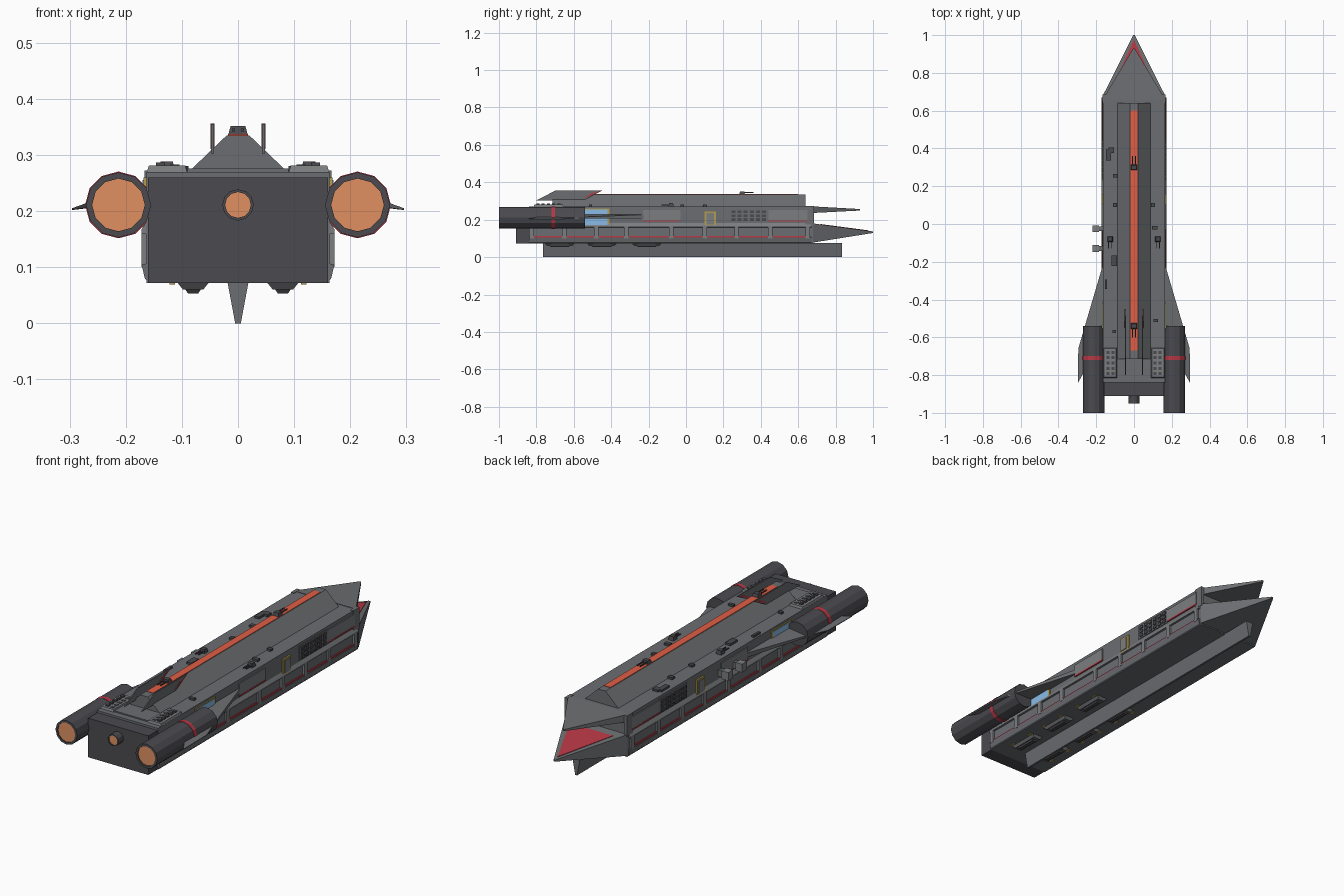
import bpy, bmesh, math
from mathutils import Vector

if "Cube" in bpy.data.objects:
    bpy.data.objects.remove(bpy.data.objects["Cube"])

def material(name, r, g, b):
    m = bpy.data.materials.new(name)
    m.diffuse_color = (r, g, b, 1)
    m.use_nodes = True
    m.node_tree.nodes["Principled BSDF"].inputs["Base Color"].default_value = m.diffuse_color
    return m

HULL = material("hull_grey", .15, .155, .165)
DARK = material("dark_grey", .07, .07, .08)
LIGHT = material("panel_grey", .20, .205, .215)
RED = material("red", .48, .04, .06)
STRIPE = material("stripe_orange", .75, .11, .06)
GLOW = material("engine_glow", .75, .28, .12)
BLUE = material("blue", .25, .5, .8)
YELLOW = material("yellow", .45, .33, .08)

def mesh(name, verts, faces, mat):
    bm = bmesh.new()
    vs = [bm.verts.new(v) for v in verts]
    for f in faces:
        bm.faces.new([vs[i] for i in f])
    bmesh.ops.recalc_face_normals(bm, faces=bm.faces)
    me = bpy.data.meshes.new(name)
    bm.to_mesh(me)
    bm.free()
    me.materials.append(mat)
    ob = bpy.data.objects.new(name, me)
    bpy.context.collection.objects.link(ob)
    return ob

def loft(name, a, b, mat):
    """Solid between two matching rings of points."""
    n = len(a)
    faces = [tuple(range(n)), tuple(range(n, 2 * n))]
    faces += [(i, (i + 1) % n, n + (i + 1) % n, n + i) for i in range(n)]
    return mesh(name, list(a) + list(b), faces, mat)

def prism(name, profile, axis, lo, hi, mat):
    """Extrude a 2D profile along x (y,z), y (x,z) or z (x,y)."""
    put = {"x": lambda p, t: (t, p[0], p[1]), "y": lambda p, t: (p[0], t, p[1]),
           "z": lambda p, t: (p[0], p[1], t)}[axis]
    return loft(name, [put(p, lo) for p in profile], [put(p, hi) for p in profile], mat)

def box(name, x, y, z, mat=HULL):
    return prism(name, [(x[0], y[0]), (x[1], y[0]), (x[1], y[1]), (x[0], y[1])], "z", z[0], z[1], mat)

def taper(name, x, y, z, inset, mat=HULL):
    """Box whose far z end is inset on all sides."""
    def ring(d, h):
        return [(x[0] + d, y[0] + d, h), (x[1] - d, y[0] + d, h), (x[1] - d, y[1] - d, h), (x[0] + d, y[1] - d, h)]
    return loft(name, ring(0, z[0]), ring(inset, z[1]), mat)

def tube(name, x, z, r, y0, y1, mat, n=12):
    prof = [(x + r * math.cos(2 * math.pi * i / n), z + r * math.sin(2 * math.pi * i / n)) for i in range(n)]
    return prism(name, prof, "y", y0, y1, mat)

def nozzle(name, x, z, r, rin, y0, y1, depth, n=12):
    """Capped cylinder with a recessed rear opening."""
    rings = []
    for rad, y in ((r, y1), (r, y0), (rin, y0), (rin, y0 + depth)):
        rings += [(x + rad * math.cos(2 * math.pi * i / n), y, z + rad * math.sin(2 * math.pi * i / n)) for i in range(n)]
    faces = [tuple(range(n)), tuple(range(3 * n, 4 * n))]
    faces += [(k * n + i, k * n + (i + 1) % n, (k + 1) * n + (i + 1) % n, (k + 1) * n + i)
              for k in range(3) for i in range(n)]
    mesh(name, rings, faces, DARK)
    tube(name + "_glow", x, z, rin, y0 + .004, y0 + depth + .004, GLOW, n)

# Main hull, stern block and dorsal ridge
box("hull", (-.163, .163), (-.84, .68), (.072, .27))
box("stern_block", (-.16, .16), (-.91, -.84), (.072, .26), DARK)
prism("dorsal_ridge", [(-.09, .268), (.09, .268), (.02, .335), (-.02, .335)], "y", -.715, .64, HULL)
box("ridge_stripe", (-.018, .018), (-.67, .60), (.33, .337), STRIPE)
box("ridge_rear_deck", (-.09, .09), (-.81, -.715), (.265, .276))

# Keel
prism("keel", [(-.019, .075), (.019, .075), (.005, 0), (-.005, 0)], "y", -.765, .835, HULL)

# Split nose: upper and lower beak with red panel between
def beak(name, y, zlo, zhi, tip_y, tip_z):
    base = [(-.165, y, zlo), (.165, y, zlo), (.165, y, zhi), (-.165, y, zhi)]
    e = .004
    tip = [(-e, tip_y, tip_z - e), (e, tip_y, tip_z - e), (e, tip_y, tip_z + e), (-e, tip_y, tip_z + e)]
    loft(name, base, tip, HULL)

beak("upper_beak", .66, .235, .272, .93, .253)
beak("lower_beak", .68, .078, .18, 1.0, .133)
red_top = [(-.115, .72, .1765), (.115, .72, .1765), (0, .975, .143)]
loft("lower_beak_red_panel", red_top, [(x, y, z - .012) for x, y, z in red_top], RED)

# Central engine
nozzle("centre_engine", 0, .211, .028, .023, -.95, -.90, .012)

for s, side in ((-1, "left"), (1, "right")):
    def X(a, b):
        return tuple(sorted((s * a, s * b)))

    # Engine pod with red band
    nozzle(side + "_engine", s * .213, .211, .058, .047, -1.0, -.54, .02)
    tube(side + "_engine_band", s * .213, .211, .0595, -.72, -.70, RED)
    # Wing sheet reaching around the pod
    plan = [(.16, -.2), (.26, -.54), (.295, -.66), (.296, -.84), (.268, -.79), (.16, -.75)]
    root = [.228, .215, .205, .205, .215, .228]
    low = [.206, .206, .202, .202, .206, .206]
    loft(side + "_wing", [(s * x, y, z) for (x, y), z in zip(plan, low)],
         [(s * x, y, z) for (x, y), z in zip(plan, root)], HULL)
    # Blue intake panel by the pod
    box(side + "_intake_frame", X(.16, .168), (-.56, -.41), (.162, .26), YELLOW)
    box(side + "_intake_panel", X(.16, .17), (-.55, -.42), (.17, .255), BLUE)

    # Lower flank: rails, posts and red trim
    prism(side + "_lower_rail", [(s * .16, .074), (s * .166, .08), (s * .172, .105), (s * .16, .107)], "y", -.84, .67, HULL)
    prism(side + "_upper_rail", [(s * .16, .158), (s * .172, .16), (s * .172, .167), (s * .16, .187)], "y", -.84, .67, LIGHT)
    box(side + "_red_trim", X(.16, .169), (-.83, .66), (.105, .112), RED)
    for i, y in enumerate((-.825, -.65, -.48, -.32, -.08, .10, .27, .45, .65)):
        box(f"{side}_flank_post_{i}", X(.16, .172), (y - .012, y + .012), (.10, .165), LIGHT)

    # Upper flank panels, grille and door
    for i, (a, b) in enumerate(((-.23, -.03), (.44, .65))):
        box(f"{side}_flank_panel_{i}", X(.16, .168), (a, b), (.197, .253), LIGHT)
        box(f"{side}_flank_panel_trim_{i}", X(.16, .169), (a, b), (.19, .197), RED)
    box(side + "_grille", X(.16, .167), (.23, .44), (.188, .258))
    for i in range(6):
        for j in range(3):
            y, z = .242 + i * .033, .194 + j * .021
            box(f"{side}_grille_cell_{i}_{j}", X(.165, .171), (y, y + .022), (z, z + .014), DARK)
    box(side + "_door_frame", X(.16, .170), (.10, .16), (.168, .243), YELLOW)
    box(side + "_door", X(.16, .173), (.11, .15), (.175, .235), LIGHT)
    box(side + "_bow_corner", X(.15, .167), (.64, .685), (.17, .272))

    # Rear deck vents
    taper(side + "_vent_plate", X(.09, .163), (-.815, -.655), (.268, .281), .004, LIGHT)
    for i in range(5):
        for j in range(2):
            x, y = .104 + j * .026, -.80 + i * .028
            box(f"{side}_vent_{i}_{j}", X(x, x + .016), (y, y + .016), (.28, .287 if j else .283), DARK)

    # Swept tail fins with red leading tip
    prism(side + "_tail_fin", [(-.80, .303), (-.70, .355), (-.45, .355), (-.55, .303)], "x", s * .043, s * .048, HULL)
    prism(side + "_tail_fin_tip", [(-.55, .311), (-.51, .34), (-.45, .356)], "x", s * .042, s * .049, RED)

    # Belly hatches
    for i, y in enumerate((-.675, -.45, -.21)):
        taper(f"{side}_hatch_{i}", X(.05, .11), (y - .08, y + .08), (.075, .06), .012)
        taper(f"{side}_hatch_cap_{i}", X(.065, .095), (y - .055, y + .055), (.062, .053), .006, DARK)
        for k in (-.06, .06):
            box(f"{side}_hatch_marker_{i}_{k}", X(.112, .122), (y + k - .012, y + k + .012), (.069, .073), YELLOW)

    # Side deck turret with twin barrels
    taper(side + "_deck_turret", X(.112, .142), (-.095, -.065), (.268, .288), .004, DARK)
    for d in (.118, .132):
        box(f"{side}_deck_barrel_{d}", X(d, d + .005), (-.13, -.09), (.276, .281), DARK)

# Ridge turrets with twin barrels
for i, (y, d) in enumerate(((.30, 1), (-.54, -1))):
    taper(f"ridge_turret_{i}", (-.018, .018), (y - .016, y + .016), (.334, .352), .005, DARK)
    for x in (-.008, .008):
        box(f"ridge_barrel_{i}_{x}", (x - .0025, x + .0025), sorted((y, y + d * .06)), (.342, .347), DARK)

# Docking arms on the left flank only
for i, y in enumerate((-.025, -.13)):
    box(f"docking_arm_{i}", (-.20, -.16), (y - .013, y + .013), (.195, .225))
    box(f"docking_head_{i}", (-.22, -.185), (y - .018, y + .018), (.19, .23), LIGHT)

# Scattered deck boxes
for i, (x, y, w, l) in enumerate(((-.135, .365, .012, .03), (-.12, .39, .015, .015), (-.10, .255, .012, .01),
                                  (-.105, -.195, .014, .028), (-.148, -.32, .006, .025), (-.105, -.57, .01, .008),
                                  (.10, .10, .01, .01), (.11, -.02, .015, .01), (.115, -.51, .013, .008),
                                  (-.1, .1, .01, .01))):
    box(f"deck_box_{i}", (x - w, x + w), (y - l, y + l), (.268, .28), DARK)
